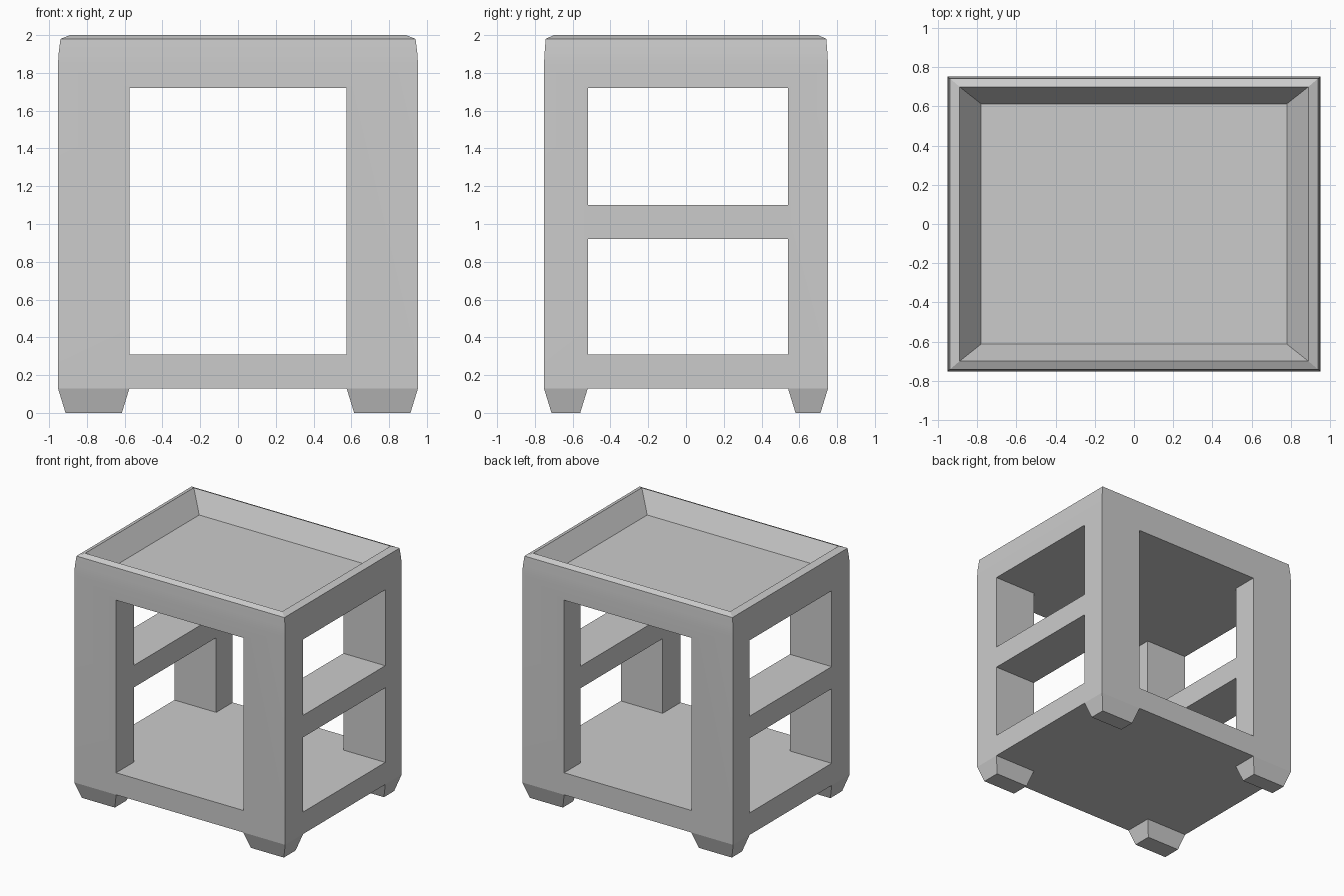
import bpy, bmesh

if "Cube" in bpy.data.objects:
    bpy.data.objects.remove(bpy.data.objects["Cube"])


def loft(name, rings, cap_start=True, cap_end=True):
    """Loft rectangular rings given as (x0, x1, y0, y1, z)."""
    bm = bmesh.new()
    loops = []
    for x0, x1, y0, y1, z in rings:
        loops.append([bm.verts.new(p) for p in
                      ((x0, y0, z), (x1, y0, z), (x1, y1, z), (x0, y1, z))])
    for a, b in zip(loops, loops[1:]):
        for i in range(4):
            j = (i + 1) % 4
            bm.faces.new((a[i], a[j], b[j], b[i]))
    if cap_start:
        bm.faces.new(loops[0][::-1])
    if cap_end:
        bm.faces.new(loops[-1])
    me = bpy.data.meshes.new(name)
    bm.to_mesh(me)
    bm.free()
    ob = bpy.data.objects.new(name, me)
    bpy.context.collection.objects.link(ob)
    return ob


def activate(ob):
    bpy.ops.object.select_all(action='DESELECT')
    ob.select_set(True)
    bpy.context.view_layer.objects.active = ob


def cut(target, name, x0, x1, y0, y1, z0, z1):
    cutter = loft(name, [(x0, x1, y0, y1, z0), (x0, x1, y0, y1, z1)])
    cutter.hide_render = True
    mod = target.modifiers.new(name, 'BOOLEAN')
    mod.operation = 'DIFFERENCE'
    mod.solver = 'EXACT'
    mod.object = cutter
    activate(target)
    bpy.ops.object.modifier_apply(modifier=name)
    bpy.data.objects.remove(cutter)


# Cabinet body: rounded shoulder, thin sloping rim and sunken tray top
HX, HY = 0.953, 0.752
profile = [(HX, HY, 0.13), (HX, HY, 1.84), (0.95, 0.749, 1.90),
           (0.94, 0.743, 1.98), (0.89, 0.70, 2.0), (0.78, 0.613, 1.84)]
body = loft("cabinet_body", [(-x, x, -y, y, z) for x, y, z in profile])

# Openings: one tall bay front to back, two bays side to side
PX, Y0, Y1 = 0.575, -0.52, 0.54
cut(body, "front_opening", -PX, PX, -1, 1, 0.31, 1.72)
cut(body, "lower_side_opening", -1.2, 1.2, Y0, Y1, 0.31, 0.92)
cut(body, "upper_side_opening", -1.2, 1.2, Y0, Y1, 1.10, 1.72)
activate(body)
bpy.ops.object.shade_smooth_by_angle(angle=0.4)

# Four tapered feet under the corner posts
T = 0.04
for side, xa, xb in (("left", -HX, -PX), ("right", PX, HX)):
    for end, ya, yb in (("front", -HY, Y0), ("back", Y1, HY)):
        loft(f"{end}_{side}_foot",
             [(xa + T, xb - T, ya + T, yb - T, 0), (xa, xb, ya, yb, 0.13)],
             cap_end=False)
